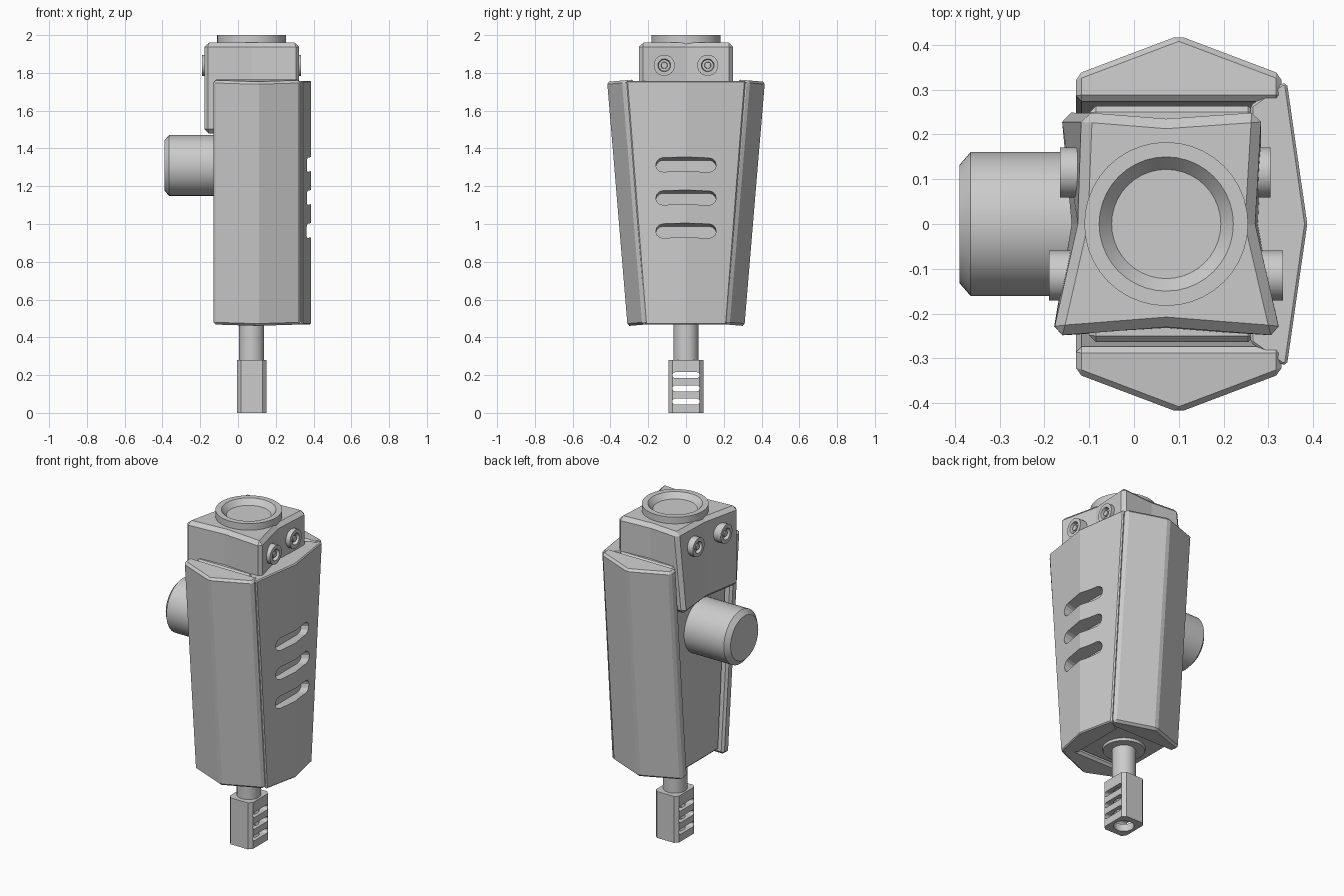
import bpy, bmesh
from math import cos, sin, pi, radians
from mathutils import Vector

if "Cube" in bpy.data.objects:
    bpy.data.objects.remove(bpy.data.objects["Cube"])


def activate(ob):
    bpy.ops.object.select_all(action='DESELECT')
    bpy.context.view_layer.objects.active = ob
    ob.select_set(True)


def loft(name, rings, bevel=0.0, smooth=False):
    """Skin closed rings of equal point count, capping both ends."""
    bm = bmesh.new()
    loops = [[bm.verts.new(p) for p in r] for r in rings]
    n = len(loops[0])
    for a, b in zip(loops, loops[1:]):
        for i in range(n):
            j = (i + 1) % n
            bm.faces.new((a[i], a[j], b[j], b[i]))
    bm.faces.new(loops[0][::-1])
    bm.faces.new(loops[-1])
    bmesh.ops.recalc_face_normals(bm, faces=bm.faces[:])
    me = bpy.data.meshes.new(name)
    bm.to_mesh(me)
    bm.free()
    ob = bpy.data.objects.new(name, me)
    bpy.context.collection.objects.link(ob)
    activate(ob)
    if bevel:
        m = ob.modifiers.new("chamfer", 'BEVEL')
        m.width, m.segments = bevel, 1
        m.limit_method, m.angle_limit = 'ANGLE', radians(35)
        bpy.ops.object.modifier_apply(modifier=m.name)
    if smooth:
        bpy.ops.object.shade_smooth_by_angle(angle=radians(30))
    return ob


def turned(name, axis, centre, profile, n=40):
    """Turn a (position, radius) profile about the x or z axis."""
    cx, cy, cz = centre
    rings = []
    for t, r in profile:
        ring = []
        for i in range(n):
            u, v = r * cos(2 * pi * i / n), r * sin(2 * pi * i / n)
            ring.append((t, cy + u, cz + v) if axis == 'x' else (cx + u, cy + v, t))
        rings.append(ring)
    return loft(name, rings, smooth=True)


def cut(ob, cutter):
    """Subtract the cutter, then discard it."""
    cutter.hide_render = True
    activate(ob)
    m = ob.modifiers.new("cut", 'BOOLEAN')
    m.operation, m.object, m.solver = 'DIFFERENCE', cutter, 'EXACT'
    bpy.ops.object.modifier_apply(modifier=m.name)
    bpy.data.objects.remove(cutter, do_unlink=True)


def slot(half, height, z, x0, x1, drop=0.0):
    """Round-ended bar running along x."""
    r = height / 2
    sec = []
    for s in (1, -1):
        for k in range(7):
            a = -pi / 2 + pi * k / 6
            sec.append((s * (half - r + r * cos(a)), s * r * sin(a)))
    return loft("slot_cutter", [[(x0, y, z - drop + h) for y, h in sec],
                                [(x1, y, z + h) for y, h in sec]])


# Tapered inner body
body = []
for z, h in ((0.49, 0.175), (1.755, 0.265)):
    body.append([(-0.10, -h, z), (0.27, -h, z), (0.27, h, z), (-0.10, h, z)])
loft("inner_body", body, 0.015)

# Leaning armour panels, front and back
panel = [(-0.13, 0.275), (0.33, 0.275), (0.33, 0.335), (0.10, 0.422), (-0.13, 0.335)]
for side, name in ((-1, "front_panel"), (1, "back_panel")):
    rings = []
    for z, shift in ((0.472, -0.108), (1.765, 0.0)):
        rings.append([(x, side * (y + shift), z - 0.085 * (y - 0.275)) for x, y in panel])
    loft(name, rings, 0.013)

# Slotted side armour plate
rings = []
for z, h in ((0.468, 0.215), (1.758, 0.315)):
    half = [(0.26, h - 0.05), (0.33, h), (0.342, h)]
    rings.append(half + [(0.387, 0)] + [(x, -y) for x, y in half[::-1]])
    rings[-1] = [(x, y, z) for x, y in rings[-1]]
plate = loft("side_plate", rings, 0.008)
for z in (1.325, 1.15, 0.975):
    cut(plate, slot(0.16, 0.075, z, 0.31, 0.42, 0.025))

# Pinched head block
low = [(-0.182, -0.25), (0.072, -0.235), (0.328, -0.25), (0.285, 0),
       (0.285, 0.25), (0.072, 0.235), (-0.165, 0.25), (-0.14, 0)]
top = [(-0.182, -0.25), (0.072, -0.23), (0.328, -0.25), (0.27, 0),
       (0.285, 0.25), (0.072, 0.235), (-0.115, 0.25), (-0.125, 0)]
loft("head_block", [[(x, y, 1.48) for x, y in low],
                    [(x, y, 1.96) for x, y in top]], 0.022)

# Dished collar on top
turned("top_collar", 'z', (0.072, 0, 0),
       [(1.93, 0.183), (2.0, 0.183), (2.0, 0.15), (1.968, 0.122)])

# Head bolts with recessed pin
for name, y, tip, d in (("right_bolt", 0.115, 0.305, 1), ("right_bolt", -0.115, 0.333, 1),
                        ("left_bolt", 0.115, -0.165, -1), ("left_bolt", -0.115, -0.19, -1)):
    turned(name, 'x', (0, y, 1.84),
           [(tip - d * 0.09, 0.056), (tip, 0.056), (tip, 0.034), (tip - d * 0.02, 0.03),
            (tip - d * 0.02, 0.018), (tip - d * 0.005, 0.016)], 24)

# Side drum
turned("side_drum", 'x', (0, 0, 1.31),
       [(-0.06, 0.161), (-0.365, 0.161), (-0.39, 0.132)], 40)

# Barrel and its seat
turned("barrel_seat", 'z', (0.072, 0, 0), [(0.52, 0.125), (0.475, 0.115)])
turned("barrel", 'z', (0.072, 0, 0), [(0.25, 0.066), (0.52, 0.066)], 32)

# Vented muzzle
c = 0.02
quad = [(0.077, 0.092 - c), (0.077 - c, 0.092)]
sec = quad + [(-x, y) for x, y in quad[::-1]]
sec += [(-x, -y) for x, y in sec]
muzzle = loft("muzzle", [[(0.073 + x, y, z) for x, y in sec] for z in (0, 0.28)], 0.0)
cut(muzzle, turned("bore_cutter", 'z', (0.073, 0, 0), [(-0.05, 0.056), (0.24, 0.056)], 24))
for z in (0.2, 0.13, 0.06):
    cut(muzzle, slot(0.072, 0.032, z, -0.1, 0.25))
